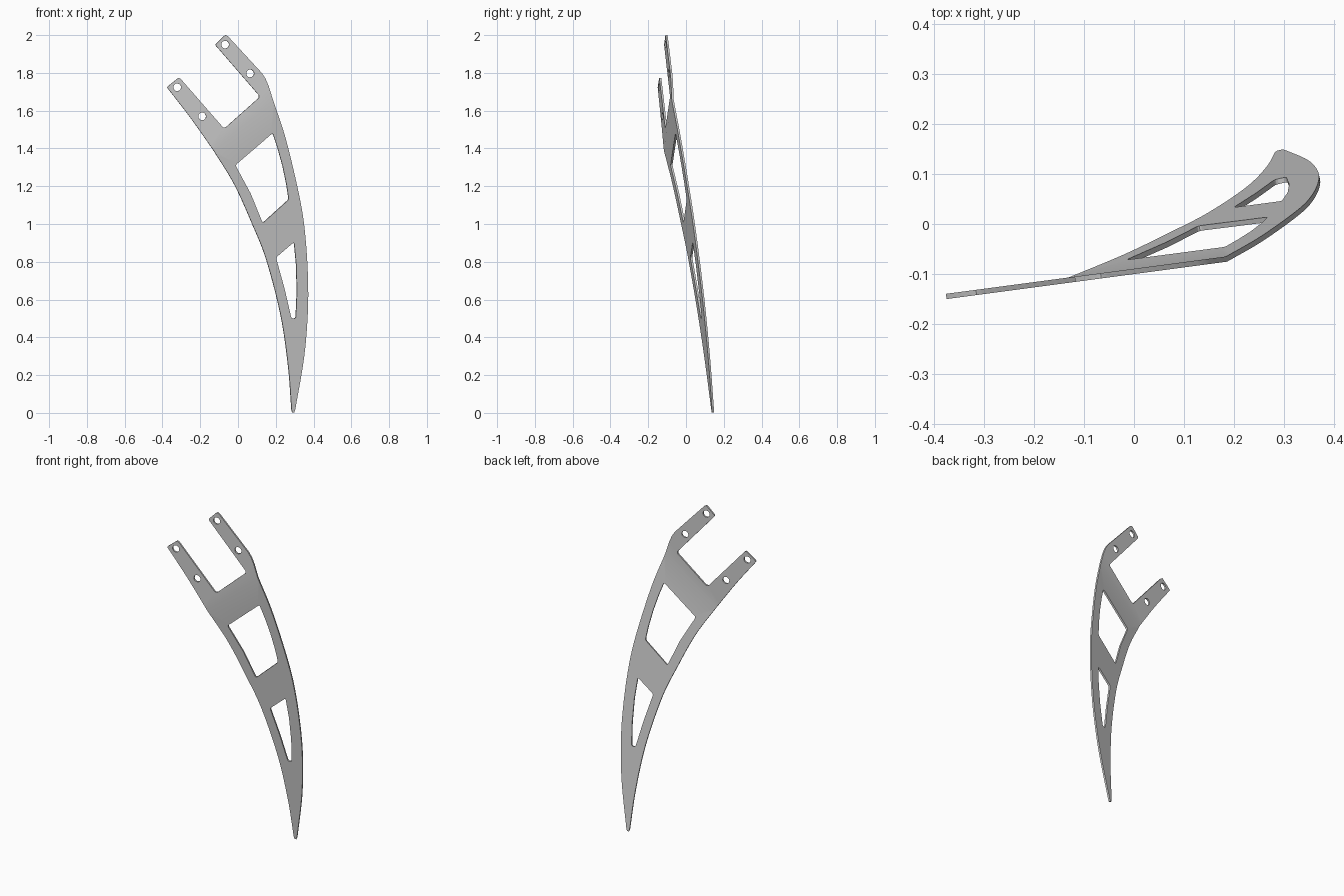
import bpy, bmesh, math
from mathutils import Vector

if "Cube" in bpy.data.objects:
    bpy.data.objects.remove(bpy.data.objects["Cube"])

THICK = 0.0105


def spline(pts, n=7):
    """Smooth Catmull-Rom path through 2D points."""
    p = [Vector(q) for q in pts]
    p = [2 * p[0] - p[1]] + p + [2 * p[-1] - p[-2]]
    out = []
    for i in range(1, len(p) - 2):
        a, b, c, d = p[i - 1:i + 3]
        for k in range(n):
            t = k / n
            out.append(0.5 * (2 * b + (c - a) * t + (2 * a - 5 * b + 4 * c - d) * t * t
                              + (3 * b - a - 3 * c + d) * t ** 3))
    return out + [p[-2]]


def rounded(pts, r=0.012, n=4):
    """Closed polygon with softened corners; gentle bends are left as they are."""
    p = [Vector(q) for q in pts]
    out = []
    for i, c in enumerate(p):
        u, v = p[i - 1] - c, p[(i + 1) % len(p)] - c
        if u.angle(v) > math.radians(150):
            out.append(c)
            continue
        a = c + u.normalized() * min(r, u.length * 0.45)
        b = c + v.normalized() * min(r, v.length * 0.45)
        for k in range(n + 1):
            t = k / n
            out.append(a * (1 - t) ** 2 + c * 2 * t * (1 - t) + b * t * t)
    return out


def circle(x, z, r=0.0205, n=24):
    return [Vector((x + r * math.cos(2 * math.pi * k / n),
                    z + r * math.sin(2 * math.pi * k / n))) for k in range(n)]


def add_sheet(bm, loops, y_of):
    """Fill an outline with holes and lay it on a slanted plane."""
    edges = []
    verts = []
    for loop in loops:
        vs = [bm.verts.new((q[0], 0, q[1])) for q in loop]
        verts += vs
        edges += [bm.edges.new((vs[i - 1], vs[i])) for i in range(len(vs))]
    bmesh.ops.triangle_fill(bm, use_beauty=True, use_dissolve=False,
                            edges=edges, normal=(0, -1, 0))
    for v in verts:
        v.co.y = y_of(v.co.x, v.co.z)


bend_l, bend_r = (-0.13, 1.39), (0.185, 1.656)

# Curved blade with two windows
left = spline([bend_l, (-0.02, 1.21), (0.075, 1.0), (0.15, 0.81),
               (0.225, 0.52), (0.265, 0.25), (0.283, 0.018)])
right = spline([(0.302, 0.018), (0.347, 0.28), (0.367, 0.5), (0.37, 0.69), (0.357, 0.92),
                (0.328, 1.127), (0.255, 1.44), bend_r])
blade = left + [Vector((0.287, 0.002)), Vector((0.297, 0.002))] + right
window_large = rounded([(0.183, 1.482), (-0.015, 1.312), (0.067, 1.16), (0.13, 1.005),
                        (0.268, 1.13), (0.256, 1.21), (0.235, 1.31), (0.21, 1.4)])
window_small = rounded([(0.296, 0.905), (0.2, 0.823), (0.245, 0.66), (0.282, 0.5),
                        (0.305, 0.5), (0.311, 0.64), (0.308, 0.78)])

# Fork with two drilled prongs
fork_edge = spline([(-0.375, 1.722), (-0.25, 1.56), bend_l], 6)
fork = fork_edge + [Vector(q) for q in (
    bend_r, (0.162, 1.73), (0.145, 1.77), (0.125, 1.80), (-0.053, 1.993), (-0.066, 2.0),
    (-0.075, 1.995), (-0.118, 1.952), (-0.118, 1.945), (0.11, 1.682), (0.11, 1.668),
    (-0.065, 1.512), (-0.08, 1.512), (-0.303, 1.767), (-0.315, 1.774), (-0.37, 1.73))]
drill = [circle(*c) for c in ((-0.322, 1.724), (-0.19, 1.57), (-0.068, 1.95), (0.064, 1.797))]

bm = bmesh.new()
add_sheet(bm, [blade, window_large, window_small],
          lambda x, z: 0.0758 + 0.2293 * x - 0.1137 * z)
add_sheet(bm, [fork] + drill, lambda x, z: -0.112 + 0.1333 * (x + 0.13))
bmesh.ops.remove_doubles(bm, verts=bm.verts[:], dist=0.0008)
bmesh.ops.recalc_face_normals(bm, faces=bm.faces[:])

mesh = bpy.data.meshes.new("bent_bracket_plate")
bm.to_mesh(mesh)
bm.free()
plate = bpy.data.objects.new("bent_bracket_plate", mesh)
bpy.context.collection.objects.link(plate)

# Sheet thickness
solid = plate.modifiers.new("thickness", 'SOLIDIFY')
solid.thickness = THICK
solid.offset = 0
solid.use_even_offset = True

bpy.context.view_layer.objects.active = plate
plate.select_set(True)
bpy.ops.object.modifier_apply(modifier=solid.name)
bpy.ops.object.shade_smooth_by_angle(angle=math.radians(20))
